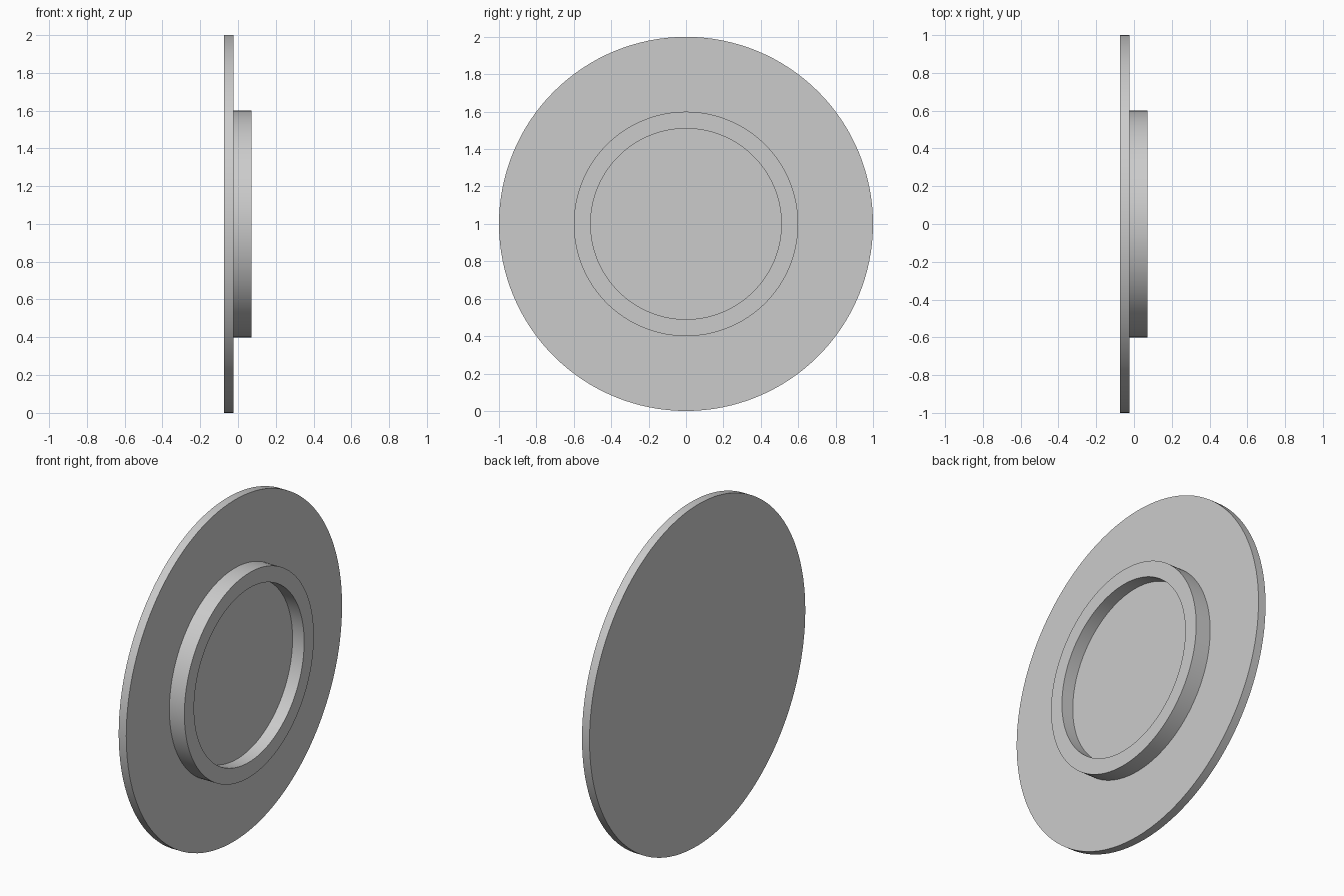
import bpy, bmesh, math
from mathutils import Vector, Matrix

cube = bpy.data.objects.get("Cube")
if cube:
    bpy.data.objects.remove(cube, do_unlink=True)

SEGMENTS = 128

grey = bpy.data.materials.new("light_grey")
grey.use_nodes = True
colour = (0.6, 0.6, 0.6, 1)
grey.diffuse_color = colour
grey.node_tree.nodes["Principled BSDF"].inputs["Base Color"].default_value = colour


def lathe(name, profile):
    """Spin (x, radius) points around the horizontal x axis at mid height."""
    bm = bmesh.new()
    verts = [bm.verts.new((x, 0, r)) for x, r in profile]
    edges = [bm.edges.new(pair) for pair in zip(verts, verts[1:])]
    bmesh.ops.spin(bm, geom=verts + edges, cent=(0, 0, 0), axis=(1, 0, 0),
                   angle=math.tau, steps=SEGMENTS, use_duplicate=False)
    bmesh.ops.remove_doubles(bm, verts=bm.verts, dist=1e-4)
    bmesh.ops.recalc_face_normals(bm, faces=bm.faces)
    mesh = bpy.data.meshes.new(name)
    bm.to_mesh(mesh)
    bm.free()
    mesh.materials.append(grey)
    obj = bpy.data.objects.new(name, mesh)
    obj.location.z = 1
    bpy.context.collection.objects.link(obj)
    bpy.ops.object.select_all(action="DESELECT")
    obj.select_set(True)
    bpy.context.view_layer.objects.active = obj
    bpy.ops.object.shade_smooth_by_angle(angle=math.radians(30))
    return obj


BACK, STEP, FLOOR, RIM = -0.074, -0.025, -0.003, 0.072

# Wide thin plate
lathe("base_disc", [(BACK, 0), (BACK, 1), (STEP, 1), (STEP, 0)])

# Raised round boss with a shallow recess inside its rim
lathe("recessed_boss", [(STEP, 0), (STEP, 0.6), (RIM, 0.6),
                        (RIM, 0.51), (FLOOR, 0.51), (FLOOR, 0)])
